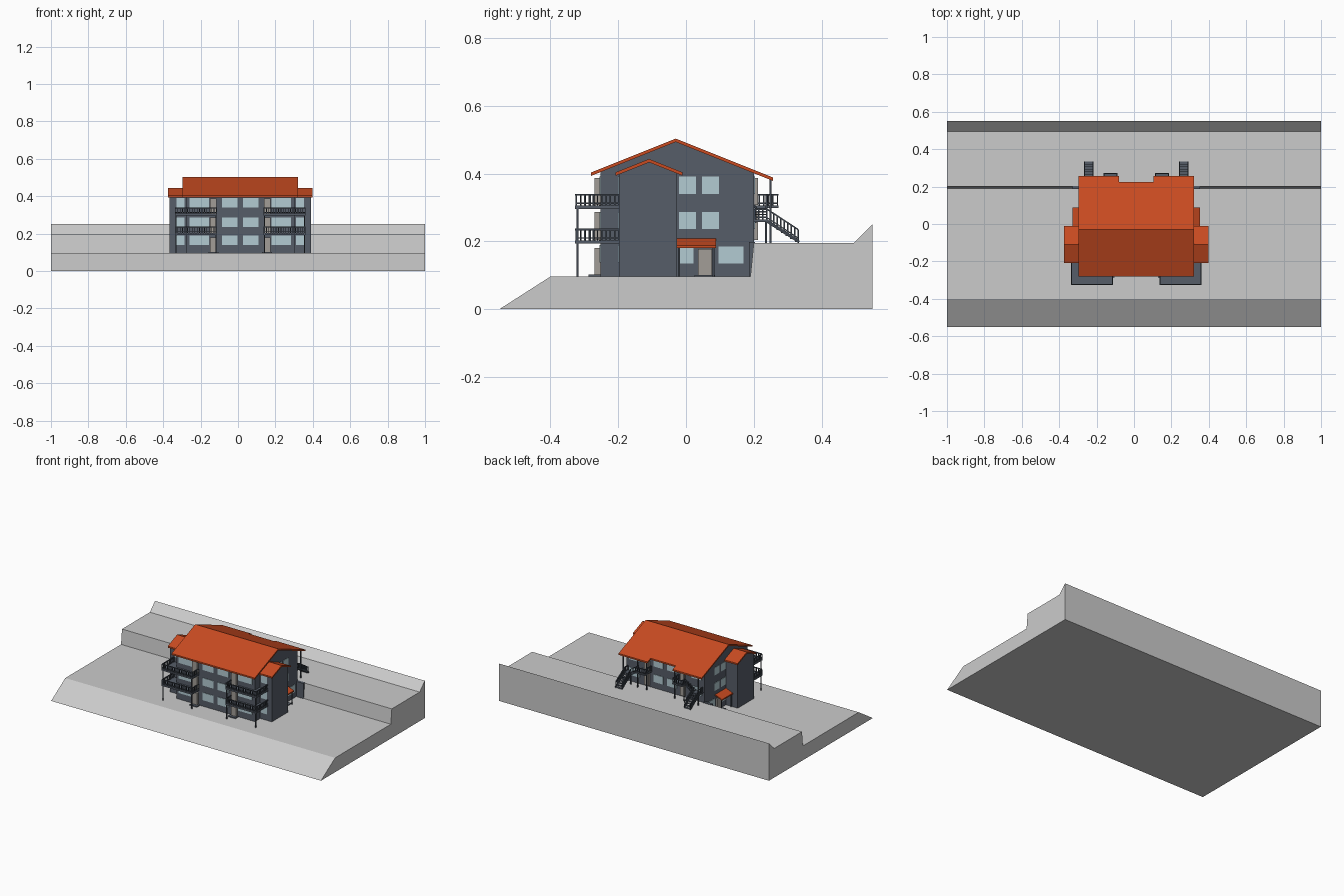
import bpy, bmesh
from mathutils import Vector

if "Cube" in bpy.data.objects:
    bpy.data.objects.remove(bpy.data.objects["Cube"])

CX = 0.012          # symmetry plane of the building


def material(name, rgb):
    m = bpy.data.materials.new(name)
    m.diffuse_color = (*rgb, 1)
    m.use_nodes = True
    m.node_tree.nodes["Principled BSDF"].inputs["Base Color"].default_value = m.diffuse_color
    return m


WALL = material("slate_wall", (0.093, 0.11, 0.14))
ROOF = material("orange_roof", (0.58, 0.07, 0.015))
GLASS = material("pale_glass", (0.45, 0.6, 0.65))
METAL = material("dark_metal", (0.05, 0.062, 0.08))
DOOR = material("beige_door", (0.36, 0.34, 0.31))


class Part:
    """Collects simple solids into one object, optionally mirrored about CX."""

    def __init__(self):
        self.bm = bmesh.new()

    def hexa(self, a, b):
        # solid between two matching polygons
        va = [self.bm.verts.new(p) for p in a]
        vb = [self.bm.verts.new(p) for p in b]
        n = len(va)
        self.bm.faces.new(va)
        self.bm.faces.new(vb[::-1])
        for i in range(n):
            j = (i + 1) % n
            self.bm.faces.new((va[i], vb[i], vb[j], va[j]))

    def prism(self, profile, x0, x1):
        self.hexa([(x0, y, z) for y, z in profile], [(x1, y, z) for y, z in profile])

    def box(self, x0, x1, y0, y1, z0, z1):
        self.prism([(y0, z0), (y1, z0), (y1, z1), (y0, z1)], x0, x1)

    def beam(self, p, q, w, h):
        # bar from p to q, width w sideways, height h downwards
        p, q = Vector(p), Vector(q)
        d = q - p
        s = Vector((-d.y, d.x, 0)).normalized() * w / 2
        dn = Vector((0, 0, -h))
        self.hexa([p - s, p + s, p + s + dn, p - s + dn],
                  [q - s, q + s, q + s + dn, q - s + dn])

    def railing(self, p, q, h=0.034, step=0.013):
        p, q = Vector(p), Vector(q)
        up = Vector((0, 0, h))
        self.beam(p + up, q + up, 0.006, 0.005)
        self.beam(p + up * 0.25, q + up * 0.25, 0.004, 0.004)
        n = max(1, round((q - p).length / step))
        for i in range(n + 1):
            c = p.lerp(q, i / n)
            self.box(c.x - .002, c.x + .002, c.y - .002, c.y + .002, c.z, c.z + h - .002)

    def finish(self, name, mat=None, mirror=True, x=CX):
        bmesh.ops.recalc_face_normals(self.bm, faces=self.bm.faces)
        me = bpy.data.meshes.new(name)
        self.bm.to_mesh(me)
        self.bm.free()
        ob = bpy.data.objects.new(name, me)
        bpy.context.collection.objects.link(ob)
        ob.location.x = x
        if mat:
            me.materials.append(mat)
        if mirror:
            mod = ob.modifiers.new("mirror", "MIRROR")
            mod.use_mirror_merge = False
        return ob


def gable(ridge_y, ridge_z, y0, y1, t=0.010):
    # inverted V roof profile with slope 0.4
    z0 = ridge_z - .4 * (ridge_y - y0)
    z1 = ridge_z - .4 * (y1 - ridge_y)
    return [(y0, z0), (ridge_y, ridge_z), (y1, z1), (y1, z1 - t), (ridge_y, ridge_z - t), (y0, z0 - t)]


def house(ridge_y, ridge_z, y0, y1, base=0.09):
    z0 = ridge_z - .4 * (ridge_y - y0)
    z1 = ridge_z - .4 * (y1 - ridge_y)
    return [(y0, base), (y1, base), (y1, z1), (ridge_y, ridge_z), (y0, z0)]


# stepped terrain
p = Part()
p.prism([(-.55, 0), (-.40, .096), (.19, .096), (.20, .195), (.495, .195), (.55, .25), (.55, 0)], -1, 1)
p.finish("terrain", mirror=False, x=0)

# main block and side wings
p = Part()
p.prism(house(-.03, .496, -.253, .20), -.29, .29)
p.finish("main_block", WALL, mirror=False)
p = Part()
p.prism(house(-.109, .436, -.197, -.026), .27, .377)
p.box(.28, .342, .186, .204, .09, .198)     # short retaining wall
p.finish("side_wings", WALL)

# roofs: main gable, lowered rear eaves, wing gables
p = Part()
p.prism(gable(-.03, .503, -.28, .225), -.308, .308)
p.finish("main_roof", ROOF, mirror=False)
p = Part()
za, zb = .503 - .4 * .255, .503 - .4 * .287
p.prism([(.225, za), (.257, zb), (.257, zb - .01), (.225, za - .01)], .093, .308)
p.finish("rear_eaves", ROOF)
p = Part()
p.prism(gable(-.109, .443, -.208, -.01), .285, .387)
p.finish("wing_roofs", ROOF)

# side entrance canopies
p = Part()
p.hexa([(.285, -.028, .210), (.285, .088, .210), (.285, .088, .202), (.285, -.028, .202)],
       [(.341, -.028, .188), (.341, .088, .188), (.341, .088, .180), (.341, -.028, .180)])
p.finish("entrance_canopies", ROOF)
p = Part()
for y in (-.021, .081):
    p.box(.329, .335, y - .003, y + .003, .09, .186)
p.finish("canopy_posts", METAL)

# windows on all walls
FLOORS = [(.138, .189), (.236, .287), (.340, .391)]
p = Part()
for i, (z0, z1) in enumerate(FLOORS):
    for x0, x1 in ((.015, .097), (.168, .272)):
        p.box(x0, x1, -.256, -.245, z0, z1)
    p.box(.297, .342, -.200, -.190, z0, z1)
    if i:
        sides = ((-.020, .029), (.047, .097))
        p.box(.015, .085, .195, .203, z0, z1)
        p.box(.19, .27, .195, .203, z0, z1)
    else:
        sides = ((-.020, .022), (.096, .170))
    for y0, y1 in sides:
        p.box(.28, .293, y0, y1, z0 - (.004 if not i else 0), z1 - (.004 if not i else 0))
p.finish("windows", GLASS)

# doors: balconies, rear and side entrances
p = Part()
for z0, z1 in ((.097, .180), (.204, .287), (.307, .387)):
    p.box(.126, .163, -.270, -.245, z0, z1)
    if z0 > .2:
        p.box(.115, .150, .19, .213, z0, z1)
p.box(.28, .298, .035, .077, .096, .177)
p.finish("doors", DOOR)

# door steps
p = Part()
p.box(.115, .170, -.288, -.25, .09, .102)
p.box(.28, .325, .025, .085, .09, .101)
p.finish("door_steps", WALL)

# front balconies on two floors
slab, rail = Part(), Part()
for z in (.203, .306):
    slab.box(.124, .350, -.327, -.195, z - .010, z)
    rail.railing((.347, -.198, z), (.347, -.324, z))
    rail.railing((.347, -.324, z), (.127, -.324, z))
    rail.railing((.127, -.324, z), (.127, -.255, z))
for x in (.130, .344):
    rail.box(x - .003, x + .003, -.323, -.317, .09, .300)
slab.finish("balcony_slabs", WALL)
rail.finish("balcony_railings", METAL)

# rear balconies with an L-shaped stair down to the upper terrace
p = Part()
p.box(.100, .175, .195, .273, .298, .306)
p.box(.228, .280, .195, .240, .257, .264)
for i in range(4):
    x, z = .175 + i * .0135, .298 - i * .0085
    p.box(x, x + .015, .203, .240, z - .004, z)
for i in range(7):
    y, z = .240 + i * .0135, .256 - i * .009
    p.box(.231, .277, y, y + .014, z - .004, z)
p.finish("rear_landings_and_treads", WALL)
p = Part()
p.railing((.103, .203, .306), (.103, .270, .306))
p.railing((.103, .270, .306), (.172, .270, .306))
p.railing((.172, .270, .306), (.172, .240, .306))
p.railing((.277, .203, .264), (.277, .238, .264))
p.railing((.175, .238, .302), (.231, .238, .264))
for y in (.205, .238):
    p.beam((.173, y, .304), (.230, y, .264), .005, .010)
for x in (.231, .277):
    p.beam((x, .238, .266), (x, .333, .205), .005, .011)
    p.railing((x, .238, .264), (x, .331, .203))
for x, y, z in ((.105, .25, .388), (.172, .25, .388), (.279, .25, .388), (.231, .236, .262)):
    p.box(x - .003, x + .003, y - .003, y + .003, .19, z)
p.finish("rear_stair_railings_and_posts", METAL)
